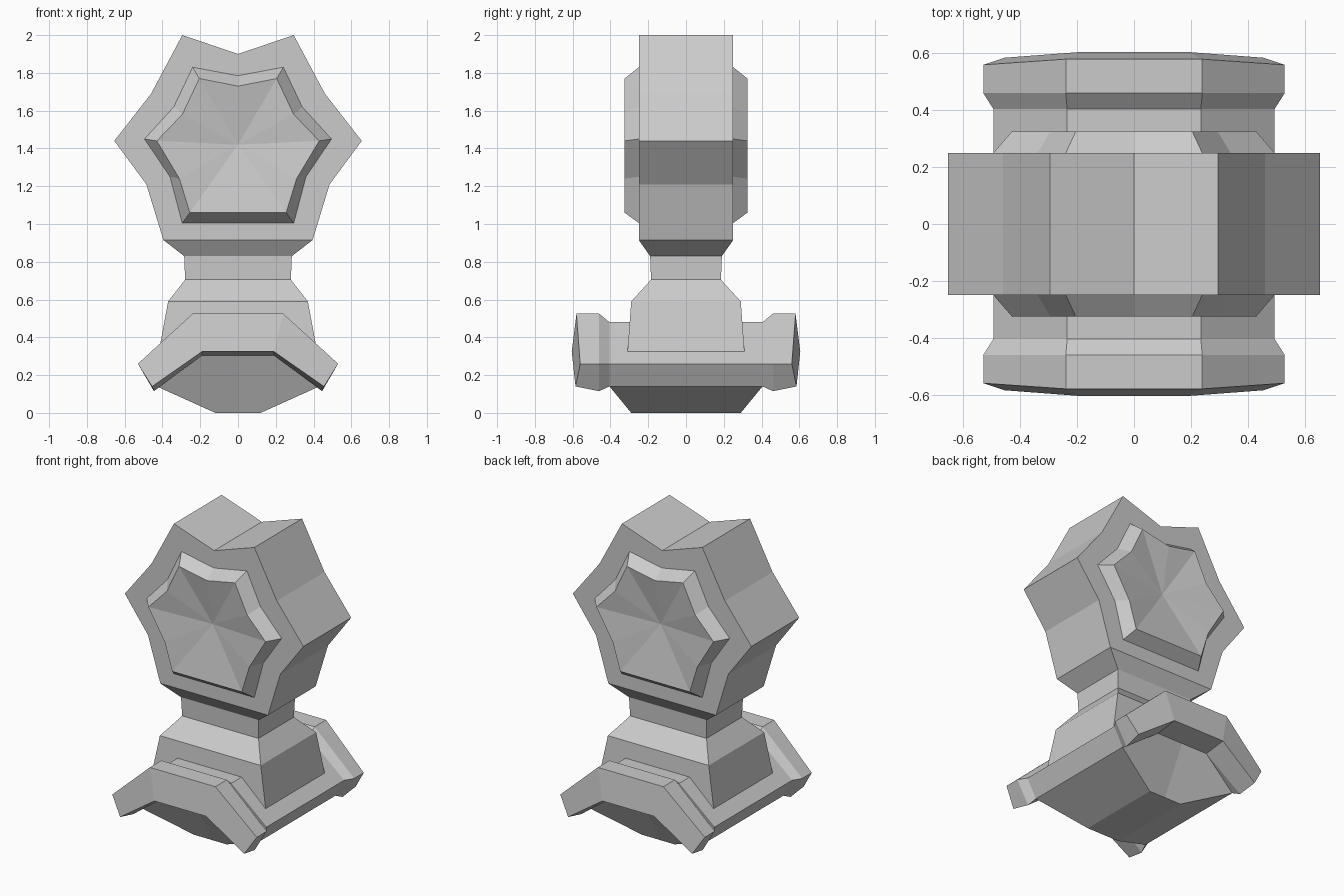
import bpy, bmesh

cube = bpy.data.objects.get("Cube")
if cube:
    bpy.data.objects.remove(cube, do_unlink=True)

stone = bpy.data.materials.new("light_grey")
stone.use_nodes = True
GREY = (0.6, 0.6, 0.6, 1)
stone.diffuse_color = GREY
stone.node_tree.nodes["Principled BSDF"].inputs["Base Color"].default_value = GREY


def finish(name, bm):
    bmesh.ops.recalc_face_normals(bm, faces=bm.faces)
    mesh = bpy.data.meshes.new(name)
    bm.to_mesh(mesh)
    bm.free()
    mesh.materials.append(stone)
    obj = bpy.data.objects.new(name, mesh)
    bpy.context.collection.objects.link(obj)
    return obj


def loft(name, rings, tip=None):
    """Skin closed rings; cap both ends, or fan the last ring to a tip."""
    bm = bmesh.new()
    loops = [[bm.verts.new(p) for p in ring] for ring in rings]
    n = len(loops[0])
    for a, b in zip(loops, loops[1:]):
        for i in range(n):
            j = (i + 1) % n
            bm.faces.new((a[i], a[j], b[j], b[i]))
    bm.faces.new(loops[0])
    if tip:
        t = bm.verts.new(tip)
        for i in range(n):
            bm.faces.new((loops[-1][i], loops[-1][(i + 1) % n], t))
    else:
        bm.faces.new(loops[-1])
    return finish(name, bm)


def outline(half, y):
    """Mirror a half outline in x and place it at depth y."""
    full = half + [(-x, z) for x, z in reversed(half) if x > 0]
    return [(x, y, z) for x, z in full]


# Star-shaped head
star = [(0, 1.9), (0.295, 2), (0.46, 1.69), (0.655, 1.44), (0.485, 1.21), (0.395, 0.915)]
loft("star_head", [outline(star, -0.25), outline(star, 0.25)])

# Raised bevelled panels with a shallow dished centre, front and back
rim = [(0, 1.785), (0.24, 1.83), (0.34, 1.62), (0.495, 1.45), (0.36, 1.25), (0.295, 1.005)]
lip = [(0, 1.73), (0.205, 1.77), (0.295, 1.58), (0.43, 1.44), (0.31, 1.24), (0.255, 1.06)]
for side, s in (("front", -1), ("back", 1)):
    loft(side + "_dished_panel",
         [outline(rim, s * 0.24), outline(rim, s * 0.25), outline(lip, s * 0.325)],
         tip=(0, s * 0.265, 1.42))

# Neck and flared body
sections = [(0.395, 0.25, 0.915), (0.285, 0.19, 0.83), (0.28, 0.185, 0.705),
            (0.37, 0.29, 0.59), (0.42, 0.31, 0.32), (0.42, 0.31, 0.25)]
loft("neck_and_body",
     [[(x, y, z), (-x, y, z), (-x, -y, z), (x, -y, z)] for x, y, z in sections])

# Saddle base: one quarter, mirrored in x and y
saddle = [(0.235, 0.405, 0.48), (0.495, 0.405, 0.26), (0.43, 0.405, 0.14)]
flange = [(0.24, 0.46, 0.525), (0.53, 0.46, 0.26), (0.445, 0.46, 0.115)]
face = [(0.24, 0.58, 0.525), (0.53, 0.56, 0.26), (0.455, 0.585, 0.14)]
arch = (0.19, 0.605, 0.325)
recess = (0.19, 0.45, 0.305)
keel = (0.12, 0.29, 0)


def mid_x(p):
    return (0, p[1], p[2])


def mid_y(p):
    return (p[0], 0, p[2])


polys = []
rows = [[mid_x(r[0])] + r for r in ([mid_y(p) for p in saddle], saddle, flange, face)]
for a, b in zip(rows, rows[1:]):
    polys += [(a[i], a[i + 1], b[i + 1], b[i]) for i in range(3)]
hip = saddle[2]
polys += [
    (mid_x(face[0]), face[0], arch, mid_x(arch)),
    (face[0], face[1], face[2], arch),
    (mid_x(arch), arch, recess, mid_x(recess)),
    (arch, face[2], flange[2], recess),
    (flange[2], hip, recess),
    (mid_x(recess), recess, hip, keel, mid_x(keel)),
    (hip, keel, mid_y(keel), mid_y(hip)),
    (mid_x(keel), keel, mid_y(keel), (0, 0, 0)),
]
bm = bmesh.new()
for poly in polys:
    bm.faces.new([bm.verts.new(p) for p in poly])
bmesh.ops.remove_doubles(bm, verts=bm.verts, dist=0.0005)
for axis in "XY":
    bmesh.ops.mirror(bm, geom=bm.verts[:] + bm.edges[:] + bm.faces[:],
                     axis=axis, merge_dist=0.0005)
bmesh.ops.remove_doubles(bm, verts=bm.verts, dist=0.0005)
finish("saddle_base", bm)
